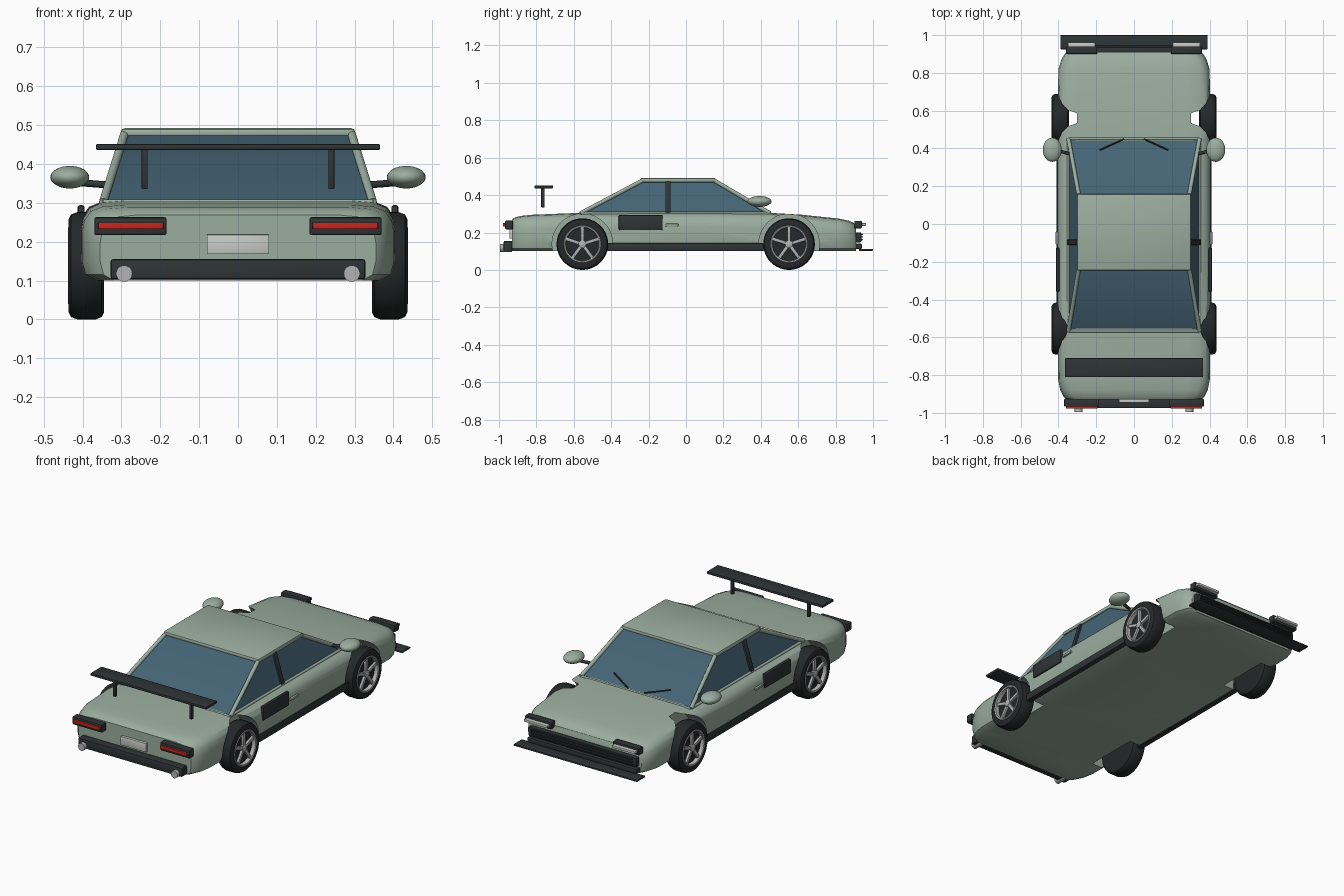
import bpy, bmesh, math
from mathutils import Vector, Matrix

if "Cube" in bpy.data.objects:
    bpy.data.objects.remove(bpy.data.objects["Cube"])


def material(name, color):
    m = bpy.data.materials.new(name)
    m.diffuse_color = (*color, 1)
    m.use_nodes = True
    m.node_tree.nodes["Principled BSDF"].inputs["Base Color"].default_value = m.diffuse_color
    return m


GREEN = material("paint", (0.33, 0.42, 0.35))
DARK = material("trim", (0.028, 0.034, 0.036))
TYRE = material("rubber", (0.018, 0.021, 0.022))
GLASS = material("glass", (0.06, 0.13, 0.18))
RED = material("red_lens", (0.55, 0.02, 0.015))
SILVER = material("silver", (0.45, 0.45, 0.46))
PALE = material("pale", (0.58, 0.6, 0.57))


def finish(name, bm, mat, angle=35):
    bmesh.ops.recalc_face_normals(bm, faces=bm.faces)
    me = bpy.data.meshes.new(name)
    bm.to_mesh(me)
    bm.free()
    ob = bpy.data.objects.new(name, me)
    bpy.context.collection.objects.link(ob)
    me.materials.append(mat)
    smooth(ob, angle)
    return ob


def smooth(ob, angle=35):
    bpy.ops.object.select_all(action='DESELECT')
    ob.select_set(True)
    bpy.context.view_layer.objects.active = ob
    bpy.ops.object.shade_smooth_by_angle(angle=math.radians(angle))


def box(name, x, y, z, mat, bevel=0.003, rot=None):
    """Box from (min, max) ranges on each axis."""
    bm = bmesh.new()
    size = [abs(r[1] - r[0]) for r in (x, y, z)]
    bmesh.ops.create_cube(bm, size=1, matrix=Matrix.Diagonal((*size, 1)))
    if bevel:
        bmesh.ops.bevel(bm, geom=bm.edges[:], offset=bevel, segments=2, profile=0.5, affect='EDGES')
    if rot:
        bm.transform(rot)
    bm.transform(Matrix.Translation([(r[0] + r[1]) / 2 for r in (x, y, z)]))
    return finish(name, bm, mat)


def rod(name, a, b, r, mat, sides=12):
    a, b = Vector(a), Vector(b)
    bm = bmesh.new()
    m = Matrix.Translation((a + b) / 2) @ (b - a).to_track_quat('Z', 'Y').to_matrix().to_4x4()
    bmesh.ops.create_cone(bm, cap_ends=True, segments=sides, radius1=r, radius2=r,
                          depth=(b - a).length, matrix=m)
    return finish(name, bm, mat)


def ellipsoid(name, c, radii, mat):
    bm = bmesh.new()
    bmesh.ops.create_uvsphere(bm, u_segments=28, v_segments=16, radius=1,
                              matrix=Matrix.Translation(c) @ Matrix.Diagonal((*radii, 1)))
    return finish(name, bm, mat)


def loft(name, rings, mat):
    bm = bmesh.new()
    rows = [[bm.verts.new(p) for p in ring] for ring in rings]
    n = len(rows[0])
    for a, b in zip(rows, rows[1:]):
        for i in range(n):
            bm.faces.new((a[i], a[(i + 1) % n], b[(i + 1) % n], b[i]))
    bm.faces.new(rows[0])
    bm.faces.new(rows[-1])
    return finish(name, bm, mat)


def lathe(name, profile, y, z, s, mat):
    """Spin (radius, x) points about the axle."""
    bm = bmesh.new()
    vs = [bm.verts.new((s * x, y, z + r)) for r, x in profile]
    es = [bm.edges.new(p) for p in zip(vs, vs[1:])]
    bmesh.ops.spin(bm, geom=vs + es, cent=(0, y, z), axis=(1, 0, 0), angle=2 * math.pi, steps=48)
    bmesh.ops.remove_doubles(bm, verts=bm.verts, dist=1e-5)
    return finish(name, bm, mat)


# Lower body lofted from back to front: y, half width, top height
def section(y, w, t, b=0.1):
    half = [(0.9, b), (0.975, b + .015), (1, b + .05), (1, t - .075), (.985, t - .042),
            (.945, t - .018), (.87, t - .006), (.72, t - .001)]
    return [(w * f, y, z) for f, z in half] + [(-w * f, y, z) for f, z in reversed(half)]


stations = [(-.93, .355, .270), (-.915, .372, .282), (-.88, .39, .290), (-.82, .402, .296),
            (-.57, .405, .306), (0, .406, .308), (.45, .405, .306), (.62, .404, .296),
            (.82, .400, .275), (.87, .385, .264), (.898, .368, .252), (.91, .355, .238)]
body = loft("body", [section(*s) for s in stations], GREEN)

# Wheel arches cut out of the body
AXLES, HUB_Z = (-.554, .551), .138
for y in AXLES:
    for s in (-1, 1):
        cutter = rod("arch_cutter", (s * .303, y, HUB_Z), (s * .6, y, HUB_Z), .162, GREEN, 48)
        mod = body.modifiers.new("arch", 'BOOLEAN')
        mod.object, mod.operation, mod.solver = cutter, 'DIFFERENCE', 'EXACT'
        bpy.context.view_layer.objects.active = body
        bpy.ops.object.modifier_apply(modifier=mod.name)
        bpy.data.objects.remove(cutter)
smooth(body)

# Greenhouse, roof and pillars
def rect(w, y0, y1, z):
    return [(-w, y0, z), (w, y0, z), (w, y1, z), (-w, y1, z)]


loft("cabin_glass", [rect(.348, -.565, .45, .298), rect(.293, -.24, .158, .475)], GLASS)
box("roof", (-.302, .302), (-.246, .16), (.467, .492), GREEN, .010)
for s in (-1, 1):
    rod("rear_pillar", (s * .347, -.565, .302), (s * .293, -.238, .475), .011, GREEN)
    rod("front_pillar", (s * .347, .45, .302), (s * .293, .156, .475), .011, GREEN)
    rod("belt_rail", (s * .347, -.565, .303), (s * .347, .45, .303), .008, GREEN)
    tilt = Matrix.Rotation(-s * math.atan2(.055, .177), 4, 'Y')
    box("door_pillar", (s * .323 - .007, s * .323 + .007), (-.11, -.083), (.302, .475), DARK, .003, tilt)
    rod("wiper", (s * .18, .392, .342), (s * .052, .45, .312), .004, DARK, 8)
for y in (-.567, .452):
    rod("window_base", (-.347, y, .302), (.347, y, .302), .007, GREEN)

# Side trim and mirrors
for s in (-1, 1):
    box("sill", (s * .375, s * .409), (-.42, .415), (.1, .143), DARK, .005)
    box("side_vent", (s * .395, s * .413), (-.36, -.125), (.213, .294), DARK, .006)
    box("door_handle", (s * .4, s * .415), (-.11, -.04), (.232, .247), GREEN, .005)
    ellipsoid("mirror", (s * .433, .393, .366), (.05, .064, .029), GREEN)
    rod("mirror_arm", (s * .335, .37, .346), (s * .41, .39, .352), .009, DARK)

# Rear: lamps, bumper, exhausts, plate, wing
box("rear_bumper", (-.328, .328), (-.975, -.925), (.103, .155), DARK, .006)
box("rear_plate", (-.08, .08), (-.945, -.925), (.168, .218), PALE, .001)
box("wing", (-.366, .366), (-.81, -.71), (.436, .451), DARK, .004)
for s in (-1, 1):
    box("tail_lamp_housing", (s * .184, s * .37), (-.967, -.925), (.217, .263), DARK, .005)
    box("tail_lamp", (s * .192, s * .36), (-.978, -.96), (.232, .25), RED, .002)
    rod("exhaust", (s * .293, -.93, .118), (s * .293, -.995, .118), .021, SILVER, 20)
    box("wing_post", (s * .233, s * .248), (-.774, -.756), (.335, .44), DARK, .002)

# Front: lamps, grille bars, splitter
box("splitter", (-.39, .39), (.925, 1.0), (.102, .112), DARK, .003)
box("front_lower_bar", (-.345, .345), (.9, .94), (.112, .14), DARK, .005)
box("front_grille", (-.34, .34), (.905, .937), (.147, .2), DARK, .005)
for i in range(3):
    z = .158 + i * .015
    box("grille_slat", (-.32, .32), (.935, .945), (z, z + .006), DARK, .001)
for s in (-1, 1):
    box("headlamp_housing", (s * .195, s * .36), (.9, .94), (.222, .262), DARK, .005)
    box("headlamp", (s * .205, s * .35), (.935, .962), (.236, .25), PALE, .002)

# Wheels
tyre = [(0, .345), (.1, .345), (.12, .345), (.132, .351), (.138, .366), (.138, .414), (.132, .43),
        (.12, .436), (.1, .434), (.096, .415), (0, .415)]
rim = [(.1, .418), (.1, .436), (.097, .438), (.09, .436), (.088, .414)]
hub = [(.02, .414), (.02, .432), (.015, .435), (0, .435)]
for y in AXLES:
    for s in (-1, 1):
        lathe("tyre", tyre, y, HUB_Z, s, TYRE)
        lathe("rim", rim, y, HUB_Z, s, SILVER)
        lathe("hub", hub, y, HUB_Z, s, SILVER)
        for k in range(5):
            a = 2 * math.pi * k / 5
            c = (y + .052 * math.sin(a), HUB_Z + .052 * math.cos(a))
            box("spoke", (s * .416, s * .43), (c[0] - .009, c[0] + .009), (c[1] - .041, c[1] + .041),
                SILVER, .002, Matrix.Rotation(-a, 4, 'X'))
